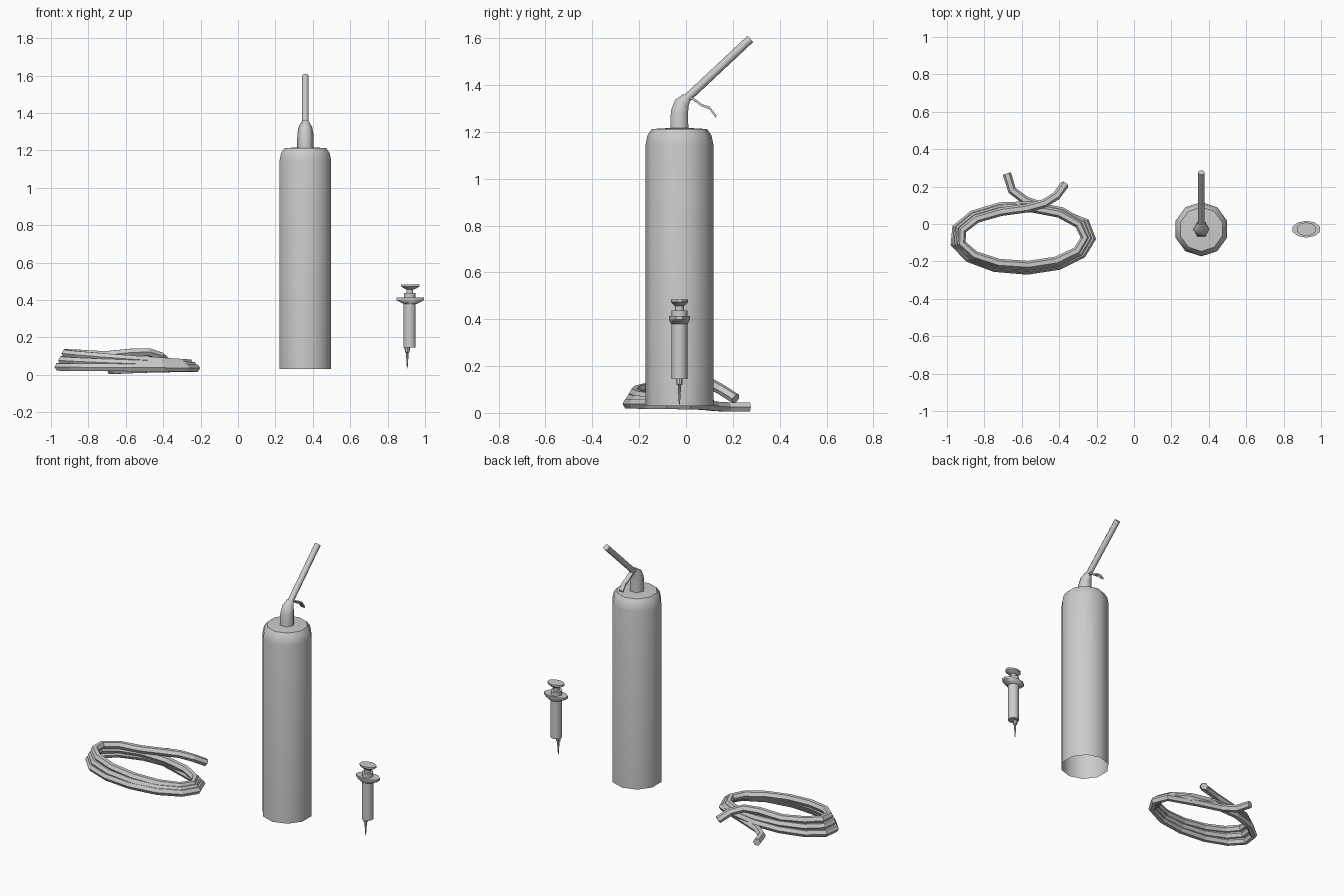
import bpy, math
from math import radians, sin, cos, pi

if "Cube" in bpy.data.objects:
    bpy.data.objects.remove(bpy.data.objects["Cube"])


def select_only(ob):
    bpy.ops.object.select_all(action='DESELECT')
    ob.select_set(True)
    bpy.context.view_layer.objects.active = ob


def smooth(ob, angle):
    select_only(ob)
    bpy.ops.object.shade_smooth_by_angle(angle=radians(angle))


def lathe(name, profile, centre, sides, bottom=True, angle=40):
    """Stack of elliptical rings given as (rx, ry, z), capped on top."""
    verts, faces = [], []
    for rx, ry, z in profile:
        for i in range(sides):
            a = 2 * pi * i / sides + pi / 2
            verts.append((centre[0] + rx * cos(a), centre[1] + ry * sin(a), z))
    for k in range(len(profile) - 1):
        for i in range(sides):
            j = (i + 1) % sides
            faces.append((k * sides + i, k * sides + j,
                          (k + 1) * sides + j, (k + 1) * sides + i))
    faces.append([(len(profile) - 1) * sides + i for i in range(sides)])
    if bottom:
        faces.append(list(reversed(range(sides))))
    me = bpy.data.meshes.new(name)
    me.from_pydata(verts, [], faces)
    ob = bpy.data.objects.new(name, me)
    bpy.context.collection.objects.link(ob)
    smooth(ob, angle)
    return ob


def tube(name, points, radii, resolution=1, twist='MINIMUM', angle=None):
    """Capped tube along a path, with one radius or one per point."""
    cu = bpy.data.curves.new(name, 'CURVE')
    cu.dimensions = '3D'
    cu.twist_mode = twist
    cu.bevel_depth = 1.0
    cu.bevel_resolution = resolution
    cu.use_fill_caps = True
    sp = cu.splines.new('POLY')
    sp.use_smooth = False
    sp.points.add(len(points) - 1)
    for i, p in enumerate(points):
        sp.points[i].co = (*p, 1)
        sp.points[i].radius = radii[i] if isinstance(radii, list) else radii
    ob = bpy.data.objects.new(name, cu)
    bpy.context.collection.objects.link(ob)
    select_only(ob)
    bpy.ops.object.convert(target='MESH')
    ob = bpy.context.object
    if angle:
        smooth(ob, angle)
    return ob


TX, CY = 0.36, -0.028

# Tank: ten-sided open-bottomed bottle with rounded shoulder
lathe("tank", [(r, r, z) for r, z in
      [(0.145, 0.03), (0.145, 1.145), (0.137, 1.185), (0.118, 1.212), (0.05, 1.216)]],
      (TX, CY), 10, bottom=False, angle=50)

# Bent tapering nozzle neck and its straight outlet pipe
tube("nozzle_neck",
     [(TX, CY, 1.20), (TX, CY, 1.285), (TX, -0.018, 1.322), (TX, 0.005, 1.350)],
     [0.044, 0.043, 0.037, 0.022], angle=65)
tube("outlet_pipe", [(TX, -0.005, 1.335), (TX, 0.275, 1.597)], 0.018,
     resolution=2, angle=50)

# Thin bent trigger lever under the pipe
lever_path = [(0.02, 1.345), (0.045, 1.332), (0.068, 1.314), (0.102, 1.302), (0.13, 1.265)]
verts, faces = [], []
for y, z in lever_path:
    verts += [(TX - 0.014, y, z + 0.005), (TX + 0.014, y, z + 0.005),
              (TX + 0.014, y - 0.003, z - 0.005), (TX - 0.014, y - 0.003, z - 0.005)]
n = len(lever_path)
for k in range(n - 1):
    for i in range(4):
        j = (i + 1) % 4
        faces.append((4 * k + i, 4 * k + 4 + i, 4 * k + 4 + j, 4 * k + j))
faces += [(0, 1, 2, 3), (4 * n - 1, 4 * n - 2, 4 * n - 3, 4 * n - 4)]
me = bpy.data.meshes.new("trigger_lever")
me.from_pydata(verts, [], faces)
bpy.context.collection.objects.link(bpy.data.objects.new("trigger_lever", me))

# Syringe: barrel, finger flange, collar, plunger, needle
SC = (0.918, CY)
lathe("syringe_barrel", [(0.034, 0.034, 0.145), (0.034, 0.034, 0.39)], SC, 10)
lathe("finger_flange", [(0.038, 0.036, 0.38), (0.077, 0.045, 0.398),
                        (0.077, 0.045, 0.413)], (0.921, CY), 10)
lathe("barrel_collar", [(0.033, 0.034, 0.41), (0.033, 0.034, 0.438)], SC, 10)
lathe("plunger_rod", [(0.019, 0.019, 0.43), (0.019, 0.019, 0.465)], SC, 10)
lathe("thumb_rest", [(0.024, 0.020, 0.457), (0.053, 0.037, 0.473),
                     (0.053, 0.037, 0.484)], (0.921, CY), 10)
lathe("needle", [(r, r, z) for r, z in
      [(0.002, 0.035), (0.006, 0.095), (0.007, 0.118), (0.013, 0.122), (0.014, 0.148)]],
      (0.905, CY), 8)

# Hose: three clockwise rising turns with loose ends
path = [(-0.68, 0.27, 0.025), (-0.652, 0.18, 0.025), (-0.58, 0.125, 0.028), (-0.44, 0.075, 0.033)]
steps = 36
for s in range(steps + 1):
    a = radians(25 - 995 * s / steps)
    u = 995 / 360 * s / steps
    rx, ry = 0.376 - 0.018 * u, 0.183 - 0.014 * u
    z = 0.035 + 0.013 * u + 0.024 * max(0, u - 0.57) * (1 - cos(a)) / 2
    path.append((-0.6 + rx * cos(a), -0.07 + ry * sin(a), z))
path += [(-0.57, 0.085, 0.12), (-0.48, 0.11, 0.122), (-0.415, 0.15, 0.10), (-0.37, 0.212, 0.06)]
tube("coiled_hose", path, 0.023, twist='Z_UP')
